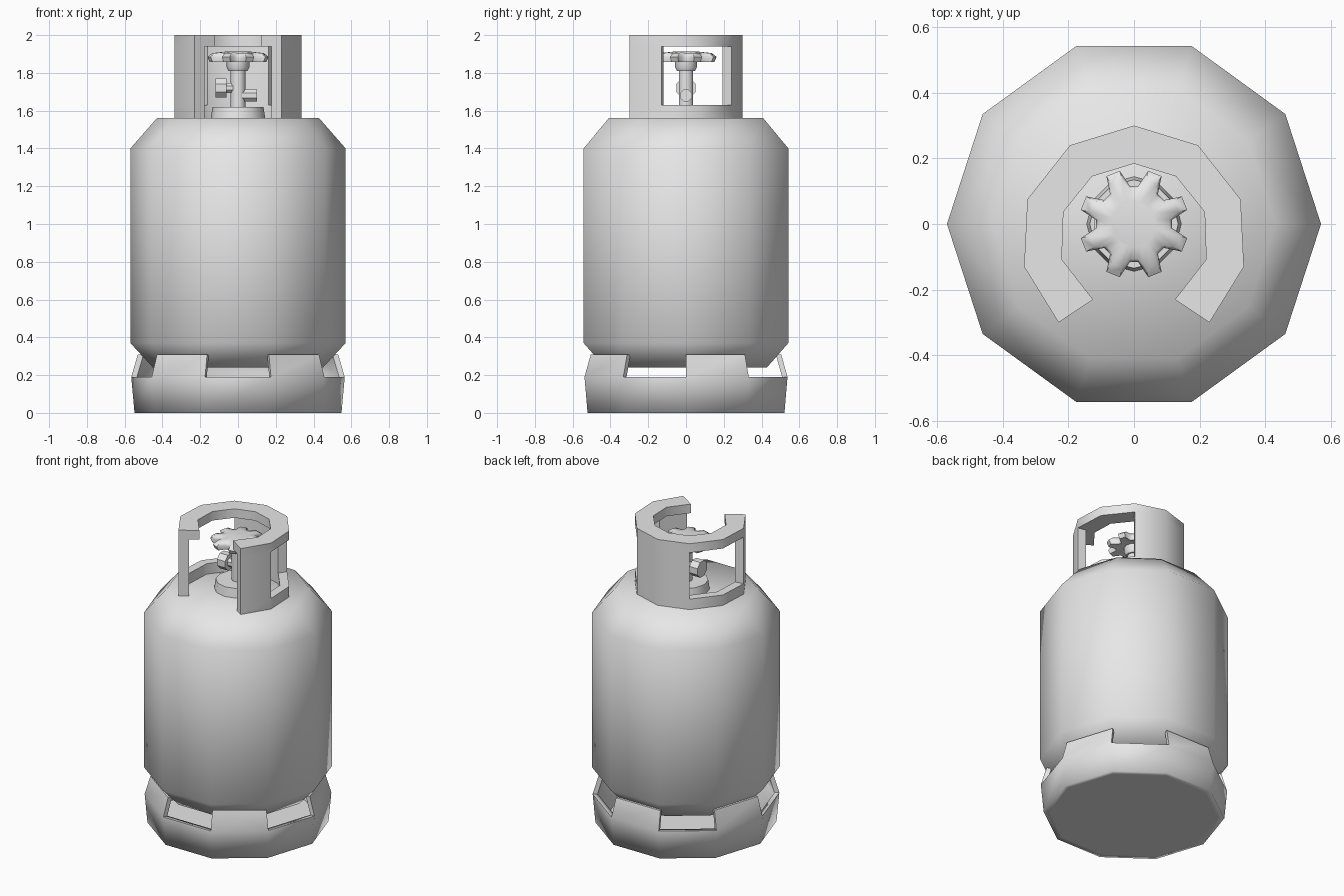
import bpy, bmesh, math
from mathutils import Vector

if "Cube" in bpy.data.objects:
    bpy.data.objects.remove(bpy.data.objects["Cube"])

steel = bpy.data.materials.new("grey_steel")
steel.diffuse_color = (0.8, 0.8, 0.8, 1)
steel.use_nodes = True
steel.node_tree.nodes["Principled BSDF"].inputs["Base Color"].default_value = steel.diffuse_color


def finish(name, bm, angle, recalc=True):
    """Turn a bmesh into a smooth-shaded object with edges kept sharp above the angle."""
    if recalc:
        bmesh.ops.recalc_face_normals(bm, faces=bm.faces[:])
    mesh = bpy.data.meshes.new(name)
    bm.to_mesh(mesh)
    bm.free()
    mesh.materials.append(steel)
    ob = bpy.data.objects.new(name, mesh)
    bpy.context.collection.objects.link(ob)
    bpy.ops.object.select_all(action='DESELECT')
    ob.select_set(True)
    bpy.context.view_layer.objects.active = ob
    bpy.ops.object.shade_smooth_by_angle(angle=math.radians(angle), keep_sharp_edges=True)
    return ob


def loft(name, rings, angle):
    """Skin closed rings of points and cap both ends."""
    bm = bmesh.new()
    loops = [[bm.verts.new(p) for p in ring] for ring in rings]
    n = len(loops[0])
    for a, b in zip(loops, loops[1:]):
        for i in range(n):
            bm.faces.new((a[i], a[(i + 1) % n], b[(i + 1) % n], b[i]))
    bm.faces.new(loops[0][::-1])
    bm.faces.new(loops[-1])
    return finish(name, bm, angle)


def circle(r, z, n, turn=0.0):
    return [Vector((r * math.cos(turn + math.tau * i / n),
                    r * math.sin(turn + math.tau * i / n), z)) for i in range(n)]


def lathe(name, profile, n, angle=60):
    return loft(name, [circle(r, z, n) for r, z in profile], angle)


def side_port(name, x0, x1, z, r, n):
    """Short cylinder lying along x."""
    rings = [[Vector((x, p.x, z + p.y)) for p in circle(r, 0, n, math.pi / n)]
             for x in (x0, x1)]
    return loft(name, rings, 40)


def cell_wall(point, size, filled, closed):
    """Wall made of cells (along, across, up); faces appear only on exposed sides."""
    ni, nj, nk = size
    bm = bmesh.new()
    cache = {}

    def vert(i, j, k):
        key = (i % ni if closed else i, j, k)
        if key not in cache:
            cache[key] = bm.verts.new(point(*key))
        return cache[key]

    def solid(i, j, k):
        if closed:
            i %= ni
        return 0 <= i < ni and 0 <= j < nj and 0 <= k < nk and filled(i, j, k)

    for i in range(ni):
        for j in range(nj):
            for k in range(nk):
                if not solid(i, j, k):
                    continue
                for axis in range(3):
                    for side in (0, 1):
                        near = [i, j, k]
                        near[axis] += 2 * side - 1
                        if solid(*near):
                            continue
                        quad = []
                        for u, v in ((0, 0), (1, 0), (1, 1), (0, 1)):
                            c = [i, j, k]
                            c[axis] += side
                            c[(axis + 1) % 3] += u
                            c[(axis + 2) % 3] += v
                            quad.append(vert(*c))
                        bm.faces.new(quad)
    return bm, vert


# Tank body
lathe("tank_body", [(0.45, 0.24), (0.57, 0.37), (0.57, 1.40), (0.43, 1.56)], 10)

# Foot ring: cup with five leaning tabs
foot_z = (0.0, 0.19, 0.31)
foot_r = ((0.51, 0.535, 0.50), (0.548, 0.565, 0.53))


def foot_point(i, j, k):
    a = math.radians(36 * i)
    r = foot_r[j][k]
    return (r * math.cos(a), r * math.sin(a), foot_z[k])


bm, vert = cell_wall(foot_point, (10, 1, 2), lambda i, j, k: k == 0 or i % 2 == 0, True)
bm.faces.new([vert(i, 0, 0) for i in range(10)])
bmesh.ops.recalc_face_normals(bm, faces=bm.faces[:])
for e in bm.edges:
    if max(v.co.z for v in e.verts) > 0.3:
        e.smooth = False
# the rear tab is open on its inner side
rear = [f for f in bm.faces
        if f.normal.y < -0.8 and f.calc_center_median().y > 0.4
        and f.calc_center_median().z > 0.2]
bmesh.ops.delete(bm, geom=rear, context='FACES_ONLY')
finish("foot_ring", bm, 88, recalc=False)

# Guard collar: open at the front, windows on both sides, thick top lip
half_out = [(0.23, -0.30), (0.335, -0.13), (0.325, 0.075), (0.195, 0.24), (0, 0.30)]
half_in = [(0.125, -0.23), (0.22, -0.108), (0.215, 0.037), (0.128, 0.145), (0, 0.184)]
outer, inner = [h + [(-x, y) for x, y in h[-2::-1]] for h in (half_out, half_in)]
collar_z = (1.56, 1.63, 1.94, 2.0)


def collar_point(i, j, k):
    p = Vector(inner[i]).lerp(Vector(outer[i]), j / 2)
    return (p.x, p.y, collar_z[k])


def collar_filled(i, j, k):
    if k == 2:
        return True
    return j == 1 and (k == 0 or i not in (1, 2, 5, 6))


bm, vert = cell_wall(collar_point, (8, 2, 3), collar_filled, False)
finish("guard_collar", bm, 50)

# Valve
lathe("valve_base", [(0.145, 1.555), (0.135, 1.62)], 12, 40)
lathe("valve_stem", [(0.04, 1.61), (0.04, 1.82)], 10, 40)
lathe("valve_neck", [(0.05, 1.81), (0.06, 1.83), (0.06, 1.87)], 10, 40)
side_port("outlet_nut", -0.12, -0.06, 1.72, 0.055, 8)
side_port("outlet_pipe", -0.07, 0.0, 1.72, 0.03, 8)
side_port("relief_port", 0.0, 0.10, 1.68, 0.034, 8)


# Handwheel with eight lobes
def wheel_ring(tip, valley, z):
    ring = []
    for lobe in range(8):
        for offset, r in ((-16, valley), (-7.5, tip), (7.5, tip), (16, valley)):
            a = math.radians(22.5 + 45 * lobe + offset)
            ring.append(Vector((r * math.cos(a), r * math.sin(a), z)))
    return ring


loft("handwheel", [wheel_ring(0.10, 0.09, 1.865), wheel_ring(0.155, 0.11, 1.858),
                   wheel_ring(0.168, 0.117, 1.885), wheel_ring(0.14, 0.108, 1.905),
                   wheel_ring(0.07, 0.07, 1.912)], 60)
